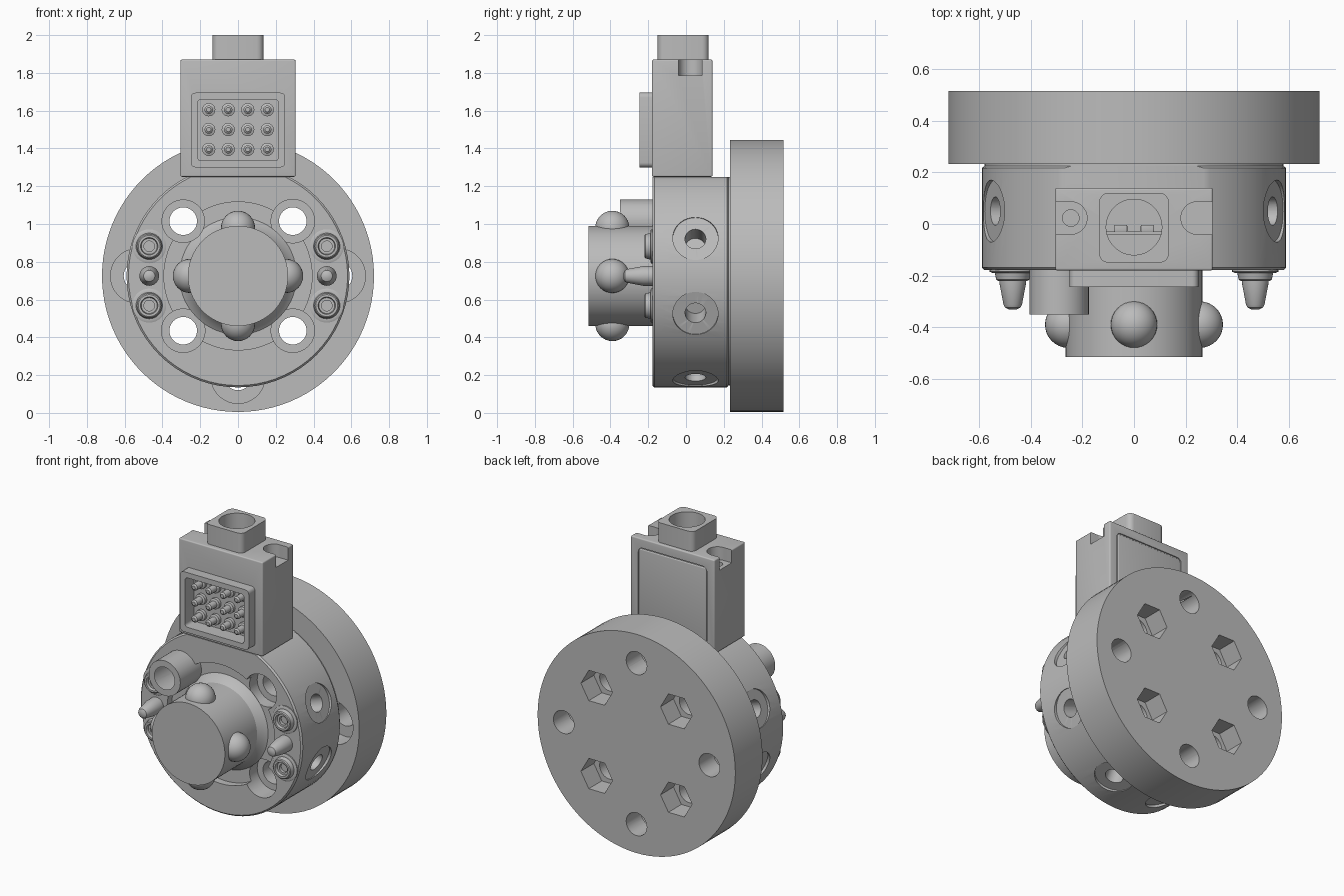
import bpy, bmesh, math
from mathutils import Vector

cube = bpy.data.objects.get("Cube")
if cube:
    bpy.data.objects.remove(cube, do_unlink=True)

grey = bpy.data.materials.new("machined grey")
grey.use_nodes = True
COLOR = (0.5, 0.5, 0.5, 1)
grey.diffuse_color = COLOR
grey.node_tree.nodes["Principled BSDF"].inputs["Base Color"].default_value = COLOR

CZ = 0.725                      # height of the main axis
FRONT, BACK = (0, -1, 0), (0, 1, 0)


def finish(name, bm):
    bmesh.ops.recalc_face_normals(bm, faces=bm.faces)
    mesh = bpy.data.meshes.new(name)
    bm.to_mesh(mesh)
    bm.free()
    mesh.materials.append(grey)
    ob = bpy.data.objects.new(name, mesh)
    bpy.context.collection.objects.link(ob)
    return ob


def lathe(name, profile, base, axis, steps=48, turn=0):
    """Spin a (radius, height) profile around an axis."""
    bm = bmesh.new()
    pts = [bm.verts.new((r * math.cos(turn), r * math.sin(turn), h)) for r, h in profile]
    edges = [bm.edges.new(p) for p in zip(pts, pts[1:])]
    bmesh.ops.spin(bm, geom=pts + edges, cent=(0, 0, 0), axis=(0, 0, 1),
                   angle=math.tau, steps=steps, use_merge=True)
    bmesh.ops.remove_doubles(bm, verts=bm.verts, dist=1e-5)
    rot = Vector(axis).to_track_quat('Z', 'Y').to_matrix().to_4x4()
    bmesh.ops.transform(bm, matrix=rot, verts=bm.verts)
    bmesh.ops.translate(bm, vec=Vector(base), verts=bm.verts)
    return finish(name, bm)


def cyl(name, r, base, axis, depth, steps=48, turn=0):
    return lathe(name, [(0, 0), (r, 0), (r, depth), (0, depth)], base, axis, steps, turn)


def box(name, lo, hi, bevel=0, along=None):
    """Box between two corners; round edges along one axis, or all of them."""
    bm = bmesh.new()
    bmesh.ops.create_cube(bm, size=1)
    for v in bm.verts:
        v.co = [(a + b) / 2 + c * (b - a) for a, b, c in zip(lo, hi, v.co)]
    if bevel:
        edges = [e for e in bm.edges if along is None or
                 abs((e.verts[0].co - e.verts[1].co).normalized()[along]) > 0.9]
        bmesh.ops.bevel(bm, geom=edges, offset=bevel, segments=4, profile=0.5, affect='EDGES')
    return finish(name, bm)


def cut(target, cutters):
    bpy.context.view_layer.objects.active = target
    for c in cutters:
        mod = target.modifiers.new("cut", 'BOOLEAN')
        mod.operation, mod.solver, mod.object = 'DIFFERENCE', 'EXACT', c
        bpy.ops.object.modifier_apply(modifier=mod.name)
        bpy.data.objects.remove(c, do_unlink=True)


corners = [(sx * 0.29, CZ + sz * 0.29) for sx in (-1, 1) for sz in (-1, 1)]
cross = [(math.cos(a), math.sin(a)) for a in (k * math.pi / 2 for k in range(4))]

# Rear mounting flange with nut pockets and counterbored holes
flange = cyl("rear_flange", 0.72, (0, 0.232, CZ), BACK, 0.283, 96)
cuts = []
for x, z in corners:
    cuts += [cyl("cutter", 0.073, (x, 0.1, z), BACK, 0.6),
             cyl("cutter", 0.115, (x, 0.38, z), BACK, 0.3, 6)]
for cx, cz in cross:
    x, z = cx * 0.53, CZ + cz * 0.53
    cuts += [cyl("cutter", 0.075, (x, 0.1, z), BACK, 0.6),
             cyl("cutter", 0.145, (x, 0.1, z), BACK, 0.26)]
cut(flange, cuts)

# Round body, flattened on top, with a lobed front pocket
body = lathe("main_body", [(0, 0), (0.58, 0), (0.58, 0.008), (0.59, 0.015), (0.59, 0.4),
                           (0.58, 0.41), (0, 0.41)], (0, 0.232, CZ), FRONT, 72)
cuts = [box("cutter", (-1, -1, 1.25), (1, 1, 2)),
        cyl("cutter", 0.392, (0, -0.13, CZ), FRONT, 0.3, 72)]
for x, z in corners:
    cuts += [cyl("cutter", 0.115, (x, -0.05, z), FRONT, 0.3),
             cyl("cutter", 0.073, (x, 0.4, z), FRONT, 0.8)]
# Air ports around the rim
for deg in (-20, 20, 160, 200, 250, 290):
    a = math.radians(deg)
    d = Vector((math.cos(a), 0, math.sin(a)))
    mid = Vector((0, 0.05, CZ))
    cuts += [cyl("cutter", 0.12, mid + d * 0.572, d, 0.2),
             cyl("cutter", 0.055, mid + d * 0.43, d, 0.3)]
cut(body, cuts)

# Locking shank with four balls
lathe("locking_shank", [(0, 0), (0.31, 0), (0.285, 0.02), (0.265, 0.05), (0.265, 0.385),
                        (0, 0.385)], (0, -0.13, CZ), FRONT, 72)
arc = [(0.09 * math.sin(t), -0.09 * math.cos(t)) for t in (k * math.pi / 16 for k in range(17))]
for i, (cx, cz) in enumerate(cross):
    lathe(f"locking_ball_{i + 1}", arc, (cx * 0.255, -0.39, CZ + cz * 0.255), FRONT, 32)

# Guide pins and sealing rings on both sides of the front
pin = [(0, 0), (0.052, 0), (0.052, 0.05), (0.036, 0.135), (0.03, 0.147), (0.015, 0.154), (0, 0.155)]
ring = [(0, 0), (0.09, 0), (0.09, 0.008), (0.08, 0.012), (0.07, 0.012), (0.064, 0.038),
        (0.058, 0.043), (0.046, 0.043), (0.042, 0.025), (0.028, 0.025), (0.028, 0.005), (0, 0.005)]
for side, sx in (("left", 1), ("right", -1)):
    lathe(f"{side}_guide_pin", pin, (sx * 0.47, -0.177, CZ), FRONT, 32)
    for level, dz in (("upper", 0.157), ("lower", -0.157)):
        lathe(f"{side}_{level}_seal", ring, (sx * 0.47, -0.177, CZ + dz), FRONT, 32)

# Electrical block with screw slots, front socket opening and rear cover recess
block = box("connector_block", (-0.305, -0.18, 1.25), (0.305, 0.14, 1.87), 0.008)
cuts = [box("cutter", (-0.215, -0.3, 1.335), (0.215, -0.15, 1.66), 0.02, 1),
        box("cutter", (-0.25, 0.133, 1.29), (0.25, 0.3, 1.81), 0.03, 1),
        cyl("cutter", 0.108, (0, -0.012, 1.82), (0, 0, 1), 0.3)]
for sx in (-1, 1):
    x0, x1 = sorted((sx * 0.245, sx * 0.4))
    cuts += [cyl("cutter", 0.063, (sx * 0.245, 0.023, 1.785), (0, 0, 1), 0.2),
             box("cutter", (x0, -0.04, 1.785), (x1, 0.086, 2)),
             cyl("cutter", 0.032, (sx * 0.245, 0.023, 1.7), (0, 0, 1), 0.2)]
cut(block, cuts)
box("rear_cover", (-0.242, 0.12, 1.298), (0.242, 0.139, 1.802), 0.008)

# Front multi-pin socket
frame = box("socket_frame", (-0.25, -0.245, 1.3), (0.25, -0.178, 1.695), 0.025, 1)
cut(frame, [box("cutter", (-0.215, -0.4, 1.335), (0.215, 0, 1.66), 0.02, 1)])
contact = [(0, 0), (0.035, 0), (0.035, 0.02), (0.022, 0.025), (0.022, 0.08), (0.012, 0.088), (0, 0.088)]
for row in range(3):
    for col in range(4):
        lathe(f"contact_{row + 1}_{col + 1}", contact,
              (-0.155 + col * 0.1033, -0.152, 1.395 + row * 0.105), FRONT, 20)

# Cable outlet on top with two keys inside
outlet = box("cable_outlet", (-0.135, -0.15, 1.868), (0.135, 0.12, 2.0), 0.035, 2)
cut(outlet, [cyl("cutter", 0.108, (0, -0.012, 1.7), (0, 0, 1), 0.5)])
for side, sx in (("left", 1), ("right", -1)):
    box(f"{side}_outlet_key", (sx * 0.052 - 0.026, -0.03, 1.81), (sx * 0.052 + 0.026, -0.004, 1.86), 0.004)
box("outlet_divider", (-0.106, -0.04, 1.81), (0.106, -0.03, 1.86))

# Smooth curved sides, keep edges sharp
for ob in bpy.context.scene.objects:
    ob.select_set(ob.type == 'MESH')
bpy.context.view_layer.objects.active = body
bpy.ops.object.shade_smooth_by_angle(angle=math.radians(30))
